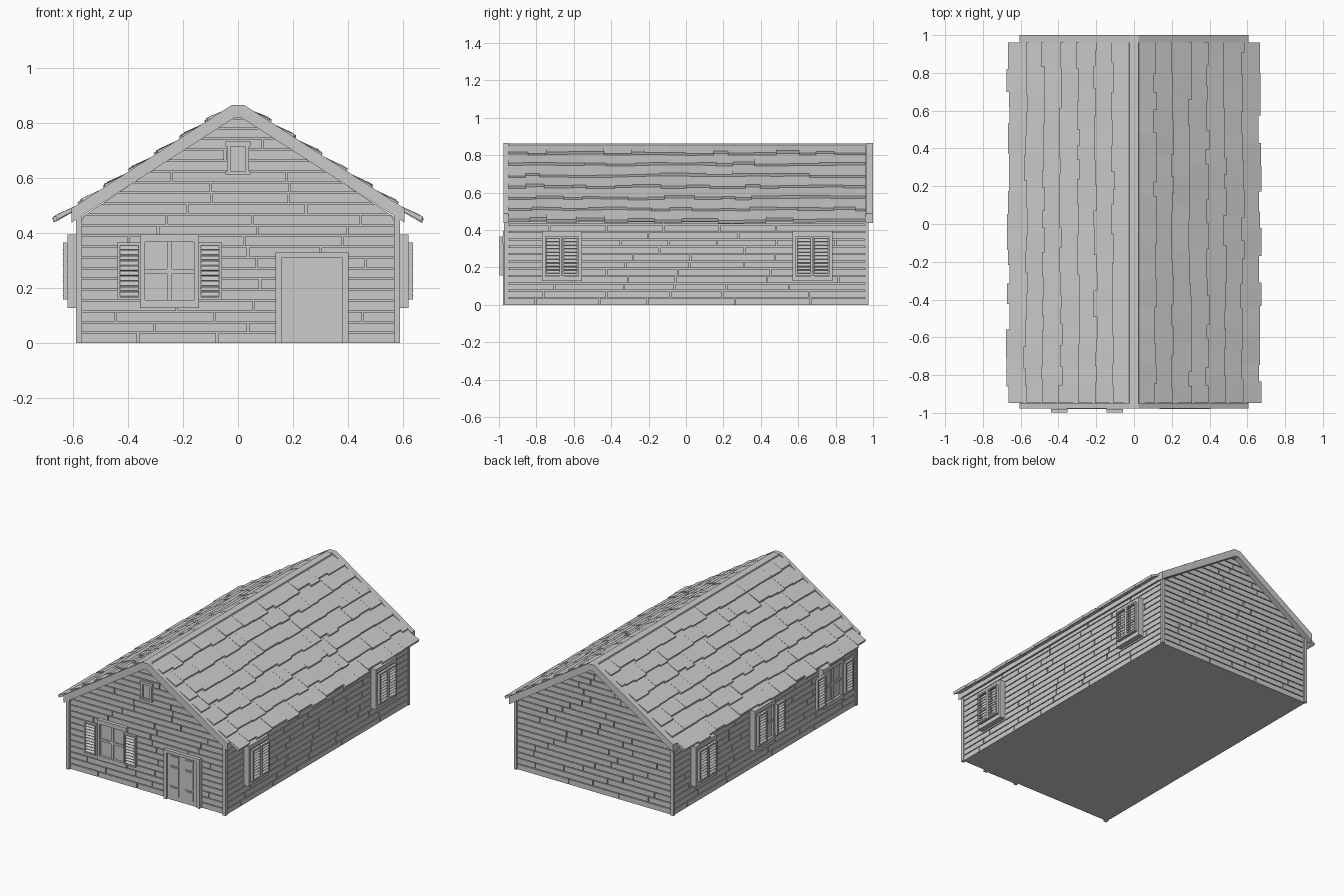
import bpy, bmesh, math, random
from mathutils import Matrix, Vector

if "Cube" in bpy.data.objects:
    bpy.data.objects.remove(bpy.data.objects["Cube"])

random.seed(7)
ID = Matrix.Identity(4)


def wall_frame(deg, dist):
    """Local frame of a wall: x along the wall, -y outward, z up."""
    return Matrix.Rotation(math.radians(deg), 4, 'Z') @ Matrix.Translation((0, -dist, 0))


FRONT, BACK = wall_frame(0, 0.955), wall_frame(180, 0.963)
RIGHT, LEFT = wall_frame(90, 0.582), wall_frame(-90, 0.582)


def prism(bm, pts, y0, y1, M=ID):
    """Extrude an x-z outline from y0 to y1."""
    a = [bm.verts.new(M @ Vector((x, y0, z))) for x, z in pts]
    b = [bm.verts.new(M @ Vector((x, y1, z))) for x, z in pts]
    bm.faces.new(a)
    bm.faces.new(b[::-1])
    n = len(pts)
    for i in range(n):
        j = (i + 1) % n
        bm.faces.new((a[j], a[i], b[i], b[j]))


def box(bm, x0, x1, z0, z1, y0, y1, M=ID):
    prism(bm, [(x0, z0), (x1, z0), (x1, z1), (x0, z1)], y0, y1, M)


def finish(bm, name):
    bmesh.ops.recalc_face_normals(bm, faces=bm.faces)
    me = bpy.data.meshes.new(name)
    bm.to_mesh(me)
    bm.free()
    bpy.context.collection.objects.link(bpy.data.objects.new(name, me))


# House core behind the siding
bm = bmesh.new()
prism(bm, [(-.572, 0), (.572, 0), (.572, .455), (0, .83), (-.572, .455)], -.946, .954)
finish(bm, "house_core")


# Siding boards with staggered joints, clipped to the gable slope
def siding(name, M, u0, u1, top, gable=False):
    bm = bmesh.new()
    pitch, gap = 0.0392, 0.0055
    z = 0.0

    def limits(h):
        if not gable:
            return u0, u1
        half = min(.575, max(.002, .585 - (h - .447) / .665))
        return -half, half
    while z < top:
        z1 = min(z + pitch - gap, top)
        (a0, b0), (a1, b1) = limits(z), limits(z1)
        cuts, x = [], a0 + random.uniform(.12, .4)
        while x < b0 - .1:
            if a1 + .02 < x < b1 - .02:
                cuts.append(x)
            x += random.uniform(.25, .5)
        lows = [a0] + [c + .003 for c in cuts]
        lows_t = [a1] + [c + .003 for c in cuts]
        highs = [c - .003 for c in cuts] + [b0]
        highs_t = [c - .003 for c in cuts] + [b1]
        for l, h, ht, lt in zip(lows, highs, highs_t, lows_t):
            prism(bm, [(l, z), (h, z), (ht, z1), (lt, z1)], -.001, .012, M)
        z += pitch
    finish(bm, name)


siding("front_siding", FRONT, 0, 0, .815, True)
siding("back_siding", BACK, 0, 0, .815, True)
siding("right_siding", RIGHT, -.953, .963, .455)
siding("left_siding", LEFT, -.963, .953, .455)

# Corner boards
bm = bmesh.new()
for s in (-1, 1):
    for y0, y1 in ((-.973, -.950), (.958, .975)):
        box(bm, *sorted((s * .568, s * .589)), 0, .462, y0, y1)
finish(bm, "corner_boards")


# Roof: deck, gable trims and ridge
def roof_z(x):
    return .865 - .645 * (x - .024)


def chevron(top_drop, low_drop, edge):
    right = [(.024, .865 - top_drop), (edge, roof_z(edge) - top_drop)]
    under = [(edge, roof_z(edge) - low_drop), (.012, .872 - low_drop)]
    half = right + under
    return half + [(-x, z) for x, z in reversed(half)]


bm = bmesh.new()
prism(bm, chevron(.010, .046, .606), -.953, .967)
finish(bm, "roof_deck")
bm = bmesh.new()
for y0, y1 in ((-.977, -.950), (.962, 1.0)):
    prism(bm, chevron(0, .052, .606), y0, y1)
finish(bm, "gable_trim")
bm = bmesh.new()
prism(bm, [(-.03, .845), (.03, .845), (.024, .864), (-.024, .864)], -.952, .965)
finish(bm, "ridge_cap")

# Shingles: seven ragged overlapping rows per side
bm = bmesh.new()
for s in (-1, 1):
    for row in range(7):
        edge = .113 + .0925 * row
        y = -.948
        while y < .96:
            w = random.uniform(.07, .16)
            y1 = y + w if y + w < .92 else .961
            xb = edge + random.uniform(-.010, .010)
            xa = max(.024, edge - .115)
            lift = random.uniform(.007, .013)
            pts = [(xa, roof_z(xa) - .008), (xb, roof_z(xb) + lift),
                   (xb - .006, roof_z(xb) + lift - .016), (xa, roof_z(xa) - .020)]
            prism(bm, [(s * x, z) for x, z in pts], y, y1)
            y = y1
finish(bm, "roof_shingles")


# Windows with louvred shutters
def shutter(bm, u0, u1, M, d):
    z0, z1, t = .157, .365, .010
    box(bm, u0, u0 + t, z0, z1, d - .018, d, M)
    box(bm, u1 - t, u1, z0, z1, d - .018, d, M)
    box(bm, u0 + t, u1 - t, z0, z0 + t, d - .018, d, M)
    box(bm, u0 + t, u1 - t, z1 - t, z1, d - .018, d, M)
    n = 10
    for i in range(n):
        z = z0 + t + (z1 - z0 - 2 * t) * (i + .5) / n
        R = M @ Matrix.Translation((0, d - .009, z)) @ Matrix.Rotation(math.radians(40), 4, 'X')
        box(bm, u0 + t, u1 - t, -.002, .002, -.011, .011, R)


def window(name, M, c, left_open, right_open, out):
    bm = bmesh.new()
    f = -out + .018
    z0, z1, h = .127, .395, .107
    box(bm, c - h, c + h, z0, z0 + .028, f, .005, M)
    box(bm, c - h, c + h, z1 - .028, z1, f, .005, M)
    for s in (-1, 1):
        box(bm, *sorted((c + s * h, c + s * (h - .018))), z0 + .028, z1 - .028, f, .005, M)
    # glazing bars and glass
    box(bm, c - h + .018, c + h - .018, z0 + .028, z1 - .028, f + .016, .006, M)
    box(bm, c - .009, c + .009, z0 + .028, z1 - .028, f + .008, .004, M)
    box(bm, c - h + .018, c + h - .018, .253, .269, f + .008, .004, M)
    finish(bm, name)
    bm = bmesh.new()
    if left_open:
        shutter(bm, c - .190, c - .104, M, f)
    else:
        shutter(bm, c - .091, c - .001, M, f)
    if right_open:
        shutter(bm, c + .104, c + .190, M, f)
    else:
        shutter(bm, c + .001, c + .091, M, f)
    finish(bm, name + "_shutters")


window("front_window", FRONT, -.249, True, True, .042)
window("right_window_front", RIGHT, -.664, False, False, .056)
window("right_window_back", RIGHT, .677, False, False, .056)
window("left_window_back", LEFT, -.672, False, False, .056)
window("left_window_middle", LEFT, -.05, False, True, .056)
window("left_window_front", LEFT, .672, True, True, .056)

# Front door: frame, leaf and six raised panels
bm = bmesh.new()
box(bm, .136, .158, 0, .328, -.024, .005, FRONT)
box(bm, .380, .402, 0, .328, -.024, .005, FRONT)
box(bm, .158, .380, .308, .328, -.024, .005, FRONT)
finish(bm, "door_frame")
bm = bmesh.new()
box(bm, .158, .380, 0, .308, -.013, .005, FRONT)
for u0, u1 in ((.178, .243), (.288, .350)):
    for z0, z1 in ((.030, .095), (.105, .230), (.240, .303)):
        box(bm, u0, u1, z0, z1, -.017, -.012, FRONT)
        box(bm, u0 + .008, u1 - .008, z0 + .008, z1 - .008, -.021, -.016, FRONT)
finish(bm, "door")

# Gable vent
bm = bmesh.new()
box(bm, -.045, .045, .715, .732, -.018, .005, FRONT)
box(bm, -.045, .045, .612, .624, -.018, .005, FRONT)
for s in (-1, 1):
    box(bm, *sorted((s * .026, s * .040)), .624, .715, -.014, .005, FRONT)
box(bm, -.026, .026, .624, .715, -.006, .005, FRONT)
finish(bm, "gable_vent")
